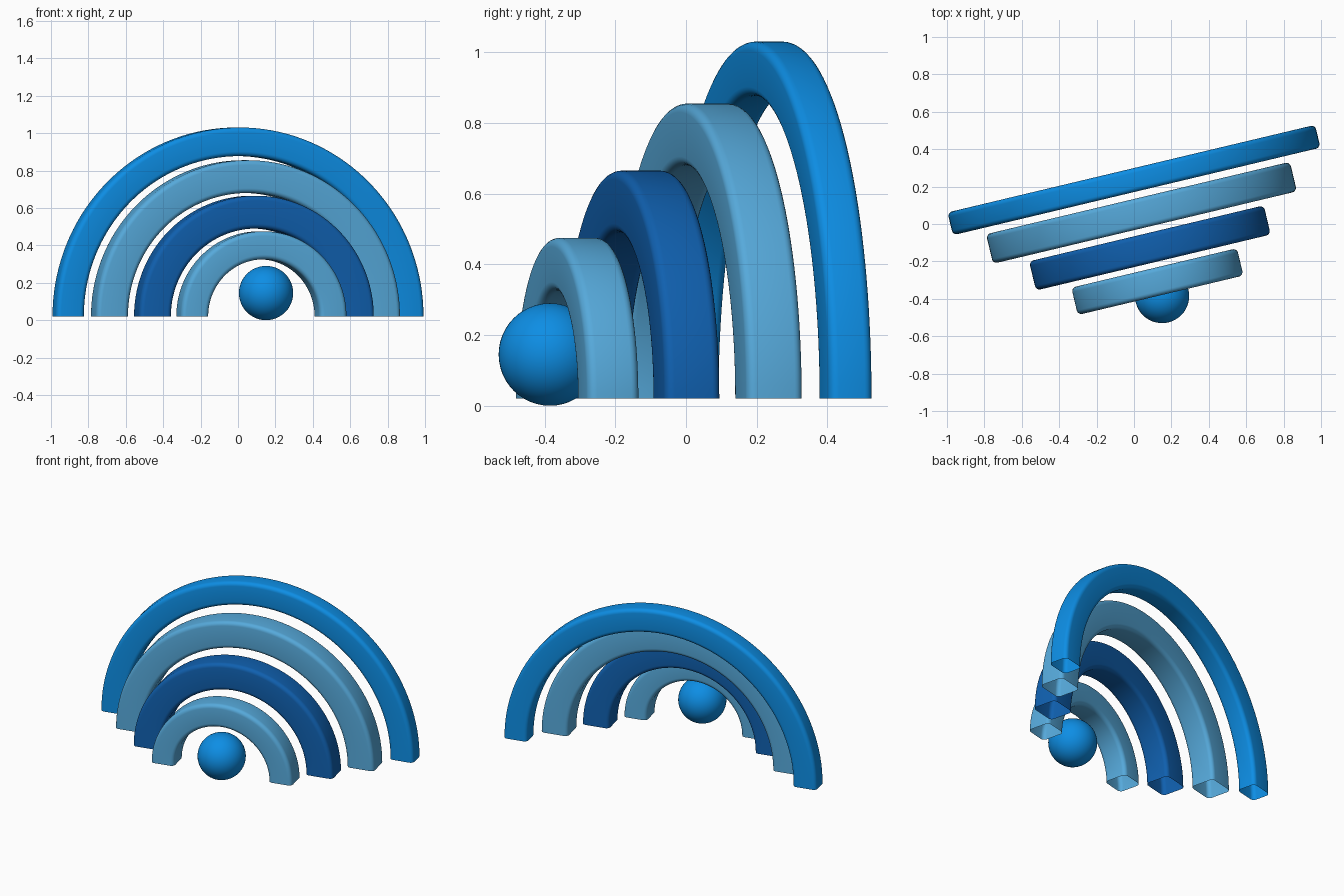
import bpy, bmesh, math
from mathutils import Vector

default = bpy.data.objects.get("Cube")
if default:
    bpy.data.objects.remove(default, do_unlink=True)


def material(name, rgb):
    mat = bpy.data.materials.new(name)
    mat.use_nodes = True
    color = (*rgb, 1.0)
    mat.diffuse_color = color
    mat.node_tree.nodes["Principled BSDF"].inputs["Base Color"].default_value = color
    return mat


bright = material("bright blue", (0.004, 0.27, 0.78))
light = material("light blue", (0.093, 0.40, 0.71))
dark = material("dark blue", (0.005, 0.117, 0.43))

TURN = math.radians(13.4)
FOOT = 0.02


def finish(obj, mat):
    obj.data.materials.append(mat)
    bpy.ops.object.select_all(action='DESELECT')
    obj.select_set(True)
    bpy.context.view_layer.objects.active = obj
    bpy.ops.object.shade_smooth_by_angle(angle=math.radians(35))


def arch(name, x, y, outer, inner, depth, mat, soft=0.025, steps=5):
    """Rounded rectangle swept through half a turn, open at the feet."""
    bm = bmesh.new()
    mid = (outer + inner) / 2
    half_w = (outer - inner) / 2 - soft
    half_d = depth / 2 - soft
    verts = []
    for corner, (sx, sy) in enumerate([(1, 1), (-1, 1), (-1, -1), (1, -1)]):
        for i in range(steps + 1):
            a = math.pi / 2 * (corner + i / steps)
            verts.append(bm.verts.new((mid + sx * half_w + soft * math.cos(a),
                                       sy * half_d + soft * math.sin(a), 0)))
    edges = [bm.edges.new((v, verts[i - 1])) for i, v in enumerate(verts)]
    bmesh.ops.spin(bm, geom=verts + edges, cent=Vector(), axis=(0, -1, 0),
                   angle=math.pi, steps=72)
    bmesh.ops.recalc_face_normals(bm, faces=bm.faces)
    mesh = bpy.data.meshes.new(name)
    bm.to_mesh(mesh)
    bm.free()
    obj = bpy.data.objects.new(name, mesh)
    bpy.context.collection.objects.link(obj)
    obj.location = (x, y, FOOT)
    obj.rotation_euler.z = TURN
    finish(obj, mat)


# Four nested arches, back to front
arch("back_arch", 0, 0.235, 1.01, 0.857, 0.125, bright)
arch("second_arch", 0.04, 0.06, 0.835, 0.66, 0.162, light)
arch("third_arch", 0.085, -0.128, 0.645, 0.47, 0.16, dark)
arch("front_arch", 0.125, -0.308, 0.455, 0.305, 0.15, light)

# Ball in front of the smallest arch
bpy.ops.mesh.primitive_uv_sphere_add(segments=48, ring_count=24, radius=0.145,
                                     location=(0.15, -0.385, 0.145))
ball = bpy.context.object
ball.name = "ball"
finish(ball, bright)
